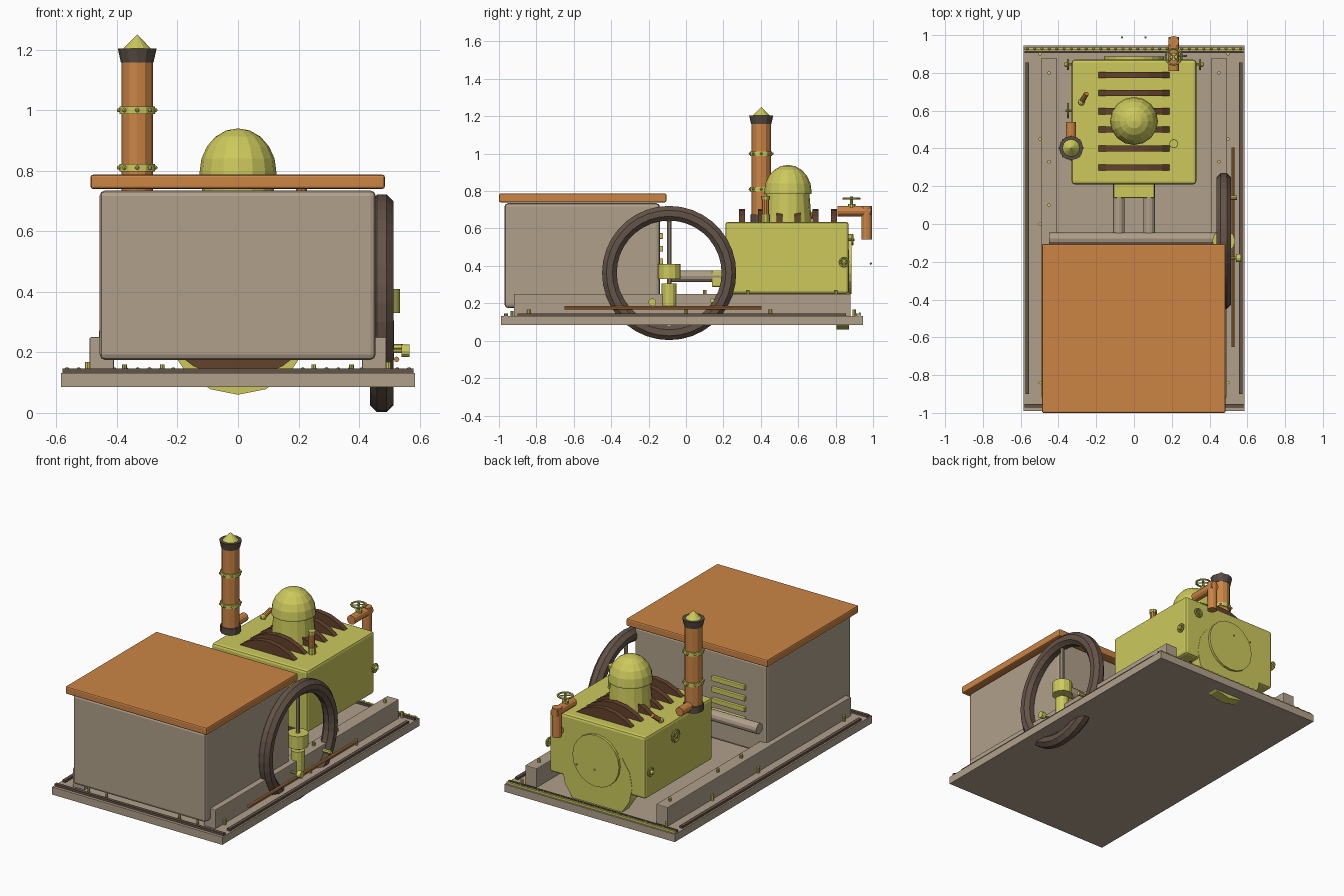
import bpy, bmesh, math
from mathutils import Vector, Matrix

if "Cube" in bpy.data.objects:
    bpy.data.objects.remove(bpy.data.objects["Cube"])


def material(name, rgb):
    m = bpy.data.materials.new(name)
    lin = [(c / 255 / 12.92) if c < 10 else ((c / 255 + 0.055) / 1.055) ** 2.4 for c in rgb]
    m.diffuse_color = (*lin, 1)
    m.use_nodes = True
    m.node_tree.nodes["Principled BSDF"].inputs["Base Color"].default_value = m.diffuse_color
    return m


GREEN = material("brass green", (204, 201, 92))
ORANGE = material("copper orange", (204, 133, 69))
BEIGE = material("warm grey", (177, 160, 139))
BROWN = material("rib brown", (100, 66, 44))
DARK = material("dark iron", (100, 83, 72))
CAP = material("soot iron", (88, 76, 68))


def finish(name, bm, mat):
    bmesh.ops.recalc_face_normals(bm, faces=bm.faces[:])
    me = bpy.data.meshes.new(name)
    bm.to_mesh(me)
    bm.free()
    ob = bpy.data.objects.new(name, me)
    bpy.context.collection.objects.link(ob)
    me.materials.append(mat)
    return ob


def box(name, x, y, z, mat, bevel=0.0):
    """Box given by its (min, max) along each axis."""
    bm = bmesh.new()
    size = [b - a for a, b in (x, y, z)]
    mid = [(a + b) / 2 for a, b in (x, y, z)]
    bmesh.ops.create_cube(bm, size=1, matrix=Matrix.Translation(mid) @ Matrix.Diagonal((*size, 1)))
    ob = finish(name, bm, mat)
    if bevel:
        mod = ob.modifiers.new("bevel", 'BEVEL')
        mod.width, mod.segments = bevel, 2
    return ob


def rod(name, a, b, r, mat, r2=None, n=12):
    """Cylinder or cone from point a to point b."""
    a, b = Vector(a), Vector(b)
    d = b - a
    bm = bmesh.new()
    bmesh.ops.create_cone(bm, cap_ends=True, segments=n, radius1=r, radius2=r if r2 is None else r2,
                          depth=d.length,
                          matrix=Matrix.Translation((a + b) / 2) @ d.to_track_quat('Z', 'Y').to_matrix().to_4x4())
    return finish(name, bm, mat)


def ball(name, c, r, mat):
    bm = bmesh.new()
    bmesh.ops.create_uvsphere(bm, u_segments=8, v_segments=6, radius=r, matrix=Matrix.Translation(c))
    return finish(name, bm, mat)


def ring(name, c, axis, R, r, mat, n=32, m=8):
    """Torus around an axis."""
    rot = Vector(axis).to_track_quat('Z', 'Y').to_matrix().to_4x4()
    bm = bmesh.new()
    rows = []
    for i in range(n):
        t = 2 * math.pi * i / n
        row = []
        for j in range(m):
            p = 2 * math.pi * (j + 0.5) / m
            q = R + r * math.cos(p)
            row.append(bm.verts.new((q * math.cos(t), q * math.sin(t), r * math.sin(p))))
        rows.append(row)
    for i in range(n):
        for j in range(m):
            k, l = (i + 1) % n, (j + 1) % m
            bm.faces.new((rows[i][j], rows[k][j], rows[k][l], rows[i][l]))
    bm.transform(Matrix.Translation(c) @ rot)
    return finish(name, bm, mat)


def lathe(name, x, y, profile, mat, n=16):
    """Profile of (radius, z) turned about a vertical axis."""
    bm = bmesh.new()
    vs = [bm.verts.new((r, 0, z)) for r, z in profile]
    es = [bm.edges.new(p) for p in zip(vs, vs[1:])]
    bmesh.ops.spin(bm, geom=vs + es, cent=(0, 0, 0), axis=(0, 0, 1), angle=2 * math.pi, steps=n)
    bmesh.ops.remove_doubles(bm, verts=bm.verts[:], dist=1e-4)
    bm.transform(Matrix.Translation((x, y, 0)))
    return finish(name, bm, mat)


def valve(name, c, axis, stem, r):
    """Hand wheel on a short stem."""
    c, axis = Vector(c), Vector(axis)
    tip = c + axis * stem
    rod(name + "_stem", c, tip + axis * 0.012, 0.007, GREEN, n=8)
    ring(name + "_wheel", tip, axis, r, 0.006, GREEN, 12, 6)
    side = axis.orthogonal().normalized()
    for s in (side, axis.cross(side)):
        rod(name + "_spoke", tip - s * r, tip + s * r, 0.004, GREEN, n=6)


# Base plate, trim strips and side rails
box("base_plate", (-0.585, 0.585), (-0.99, 0.945), (0.085, 0.132), BEIGE)
box("front_strip", (-0.58, 0.58), (-0.972, -0.952), (0.13, 0.146), DARK)
box("back_strip", (-0.58, 0.58), (0.905, 0.917), (0.13, 0.146), DARK)
box("back_brass_strip", (-0.58, 0.58), (0.922, 0.934), (0.13, 0.144), GREEN)
for i in range(30):
    ball("strip_rivet", (-0.565 + i * 1.13 / 29, 0.928, 0.144), 0.007, GREEN)
for s in (-1, 1):
    box("side_strip", sorted((s * 0.555, s * 0.575)), (-0.9, 0.855), (0.13, 0.146), DARK)
    box("side_rail", sorted((s * 0.41, s * 0.49)), (-0.92, 0.88), (0.13, 0.25), BEIGE, 0.004)
    for y in (0.1, 0.33, 0.8):
        rod("rail_bolt", (s * 0.45, y, 0.24), (s * 0.45, y, 0.272), 0.009, GREEN, n=8)
    for y in (-0.84, 0.0, 0.45, 0.9):
        rod("base_bolt", (s * 0.497, y, 0.13), (s * 0.497, y, 0.168), 0.009, GREEN, n=8)
    for x in (0.25, 0.375):
        rod("front_bolt", (s * x, -0.93, 0.13), (s * x, -0.93, 0.16), 0.008, GREEN, n=8)

# Cabin with roof and louvres on its rear wall
box("cabin", (-0.457, 0.455), (-0.97, -0.14), (0.175, 0.735), BEIGE, 0.018)
box("cabin_roof", (-0.487, 0.485), (-1.0, -0.105), (0.74, 0.787), ORANGE, 0.008)
for z in (0.36, 0.425, 0.492, 0.56):
    box("louvre", (-0.315, -0.085), (-0.145, -0.122), (z - 0.015, z + 0.015), GREEN, 0.004)

# Boiler with bands, end drum and end plate
box("boiler", (-0.33, 0.33), (0.21, 0.87), (0.25, 0.635), GREEN, 0.015)
for y in (0.3, 0.4, 0.5, 0.597, 0.693, 0.79):
    rod("boiler_band", (0, y - 0.016, 0.41), (0, y + 0.016, 0.41), 0.295, BROWN, n=24)
rod("end_drum", (0, 0.805, 0.3), (0, 0.872, 0.3), 0.24, GREEN, n=16)
rod("end_plate", (0, 0.86, 0.41), (0, 0.886, 0.41), 0.16, GREEN, n=20)
for x in (-0.063, 0.061):
    ball("plate_knob", (x, 0.988, 0.412), 0.006, GREEN)

# Steam dome
arc = [(0.127 * math.cos(a), 0.795 + 0.145 * math.sin(a)) for a in [math.pi / 2 * k / 5 for k in range(5)]]
lathe("steam_dome", 0, 0.545, [(0, 0.62), (0.128, 0.62), (0.115, 0.785), (0.127, 0.785)] + arc + [(0, 0.94)], GREEN)

# Chimney
CX, CY = -0.333, 0.402
rod("chimney_foot", (CX, CY, 0.635), (CX, CY, 0.675), 0.058, CAP)
rod("chimney_pipe", (CX, CY, 0.66), (CX, CY, 1.17), 0.052, ORANGE)
for z in (0.81, 1.0):
    rod("chimney_collar", (CX, CY, z - 0.012), (CX, CY, z + 0.012), 0.059, GREEN)
    for k in range(8):
        a = k * math.pi / 4
        ball("collar_bolt", (CX + 0.06 * math.cos(a), CY + 0.06 * math.sin(a), z), 0.007, GREEN)
rod("chimney_rim", (CX, CY, 1.158), (CX, CY, 1.203), 0.054, CAP, r2=0.064)
rod("chimney_tip", (CX, CY, 1.203), (CX, CY, 1.25), 0.046, GREEN, r2=0.0)
rod("chimney_feed", (CX, 0.42, 0.672), (CX, 0.54, 0.672), 0.027, ORANGE)

# Whistles on the boiler top
rod("whistle_pipe", (0.21, 0.425, 0.63), (0.21, 0.425, 0.76), 0.019, ORANGE, n=10)
rod("whistle_collar", (0.21, 0.425, 0.635), (0.21, 0.425, 0.675), 0.024, GREEN, n=10)
rod("whistle_cap", (0.21, 0.425, 0.755), (0.21, 0.425, 0.775), 0.023, GREEN, n=10)
ball("stub_base", (-0.278, 0.645, 0.645), 0.018, GREEN)
rod("stub_pipe", (-0.278, 0.645, 0.645), (-0.252, 0.69, 0.685), 0.014, ORANGE, n=10)

# Steam outlet pipe and hand wheels
rod("outlet_pipe", (0.21, 0.81, 0.693), (0.21, 0.99, 0.693), 0.028, ORANGE)
rod("outlet_drop", (0.21, 0.966, 0.54), (0.21, 0.966, 0.72), 0.029, ORANGE)
rod("outlet_collar", (0.21, 0.885, 0.685), (0.21, 0.885, 0.73), 0.02, GREEN, n=10)
valve("outlet_valve", (0.21, 0.885, 0.71), (0, 0, 1), 0.05, 0.043)
valve("left_valve", (-0.325, 0.6, 0.55), (-1, 0, 0), 0.025, 0.035)
valve("upper_end_valve", (0.25, 0.865, 0.54), (0, 1, 0), 0.025, 0.025)
for s in (-1, 1):
    valve("side_valve", (s * 0.325, 0.845, 0.42), (s, 0, 0), 0.025, 0.024)
    ball("side_valve_knob", (s * 0.358, 0.845, 0.42), 0.014, GREEN)

# Flywheel, axle and hub
WX, WY, WZ = 0.475, -0.09, 0.362
ring("flywheel_rim", (WX, WY, WZ), (1, 0, 0), 0.3195, 0.0425, DARK, 36, 8)
rod("axle", (-0.45, WY + 0.012, WZ), (WX, WY + 0.012, WZ), 0.033, BEIGE)
rod("upright_shaft", (WX, WY, 0.17), (WX, WY, 0.65), 0.012, BEIGE, n=10)
rod("wheel_hub", (WX, WY, 0.33), (WX, WY, 0.41), 0.06, GREEN, n=12)
rod("hub_foot", (WX, WY, 0.175), (WX, WY, 0.305), 0.04, GREEN, n=12)
ball("shaft_knob", (WX, WY, 0.65), 0.018, GREEN)

# Push rods and cylinder block
for x in (-0.08, 0.08):
    rod("push_rod", (x, -0.09, 0.345), (x, 0.22, 0.345), 0.03, BEIGE)
box("cylinder_block", (-0.108, 0.108), (0.138, 0.22), (0.288, 0.376), GREEN, 0.006)

# Control rod along the right side with oiler
rod("control_rod", (0.524, -0.65, 0.177), (0.524, 0.405, 0.177), 0.009, ORANGE, n=8)
rod("oiler_stem", (0.49, -0.18, 0.205), (0.545, -0.18, 0.205), 0.007, GREEN, n=8)
rod("oiler_cup", (0.54, -0.18, 0.205), (0.567, -0.18, 0.205), 0.021, GREEN, n=12)
rod("rod_guide", (0.49, 0.14, 0.215), (0.545, 0.14, 0.215), 0.012, GREEN, n=8)
